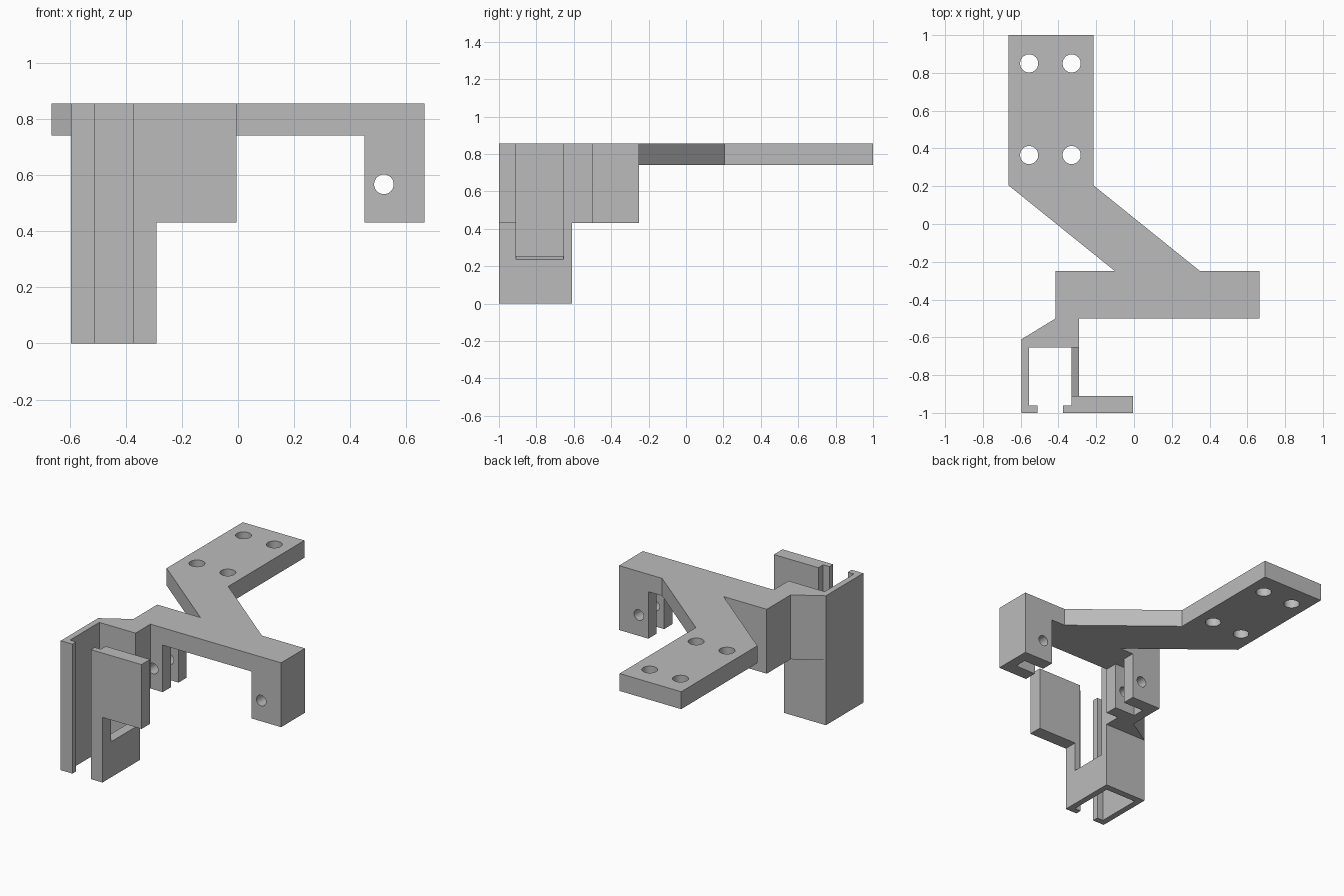
import bpy
import bmesh
import math
from mathutils import Vector

if "Cube" in bpy.data.objects:
    bpy.data.objects.remove(bpy.data.objects["Cube"], do_unlink=True)

grey = bpy.data.materials.new("plain grey")
grey.use_nodes = True
grey.diffuse_color = (0.5, 0.5, 0.5, 1)
grey.node_tree.nodes["Principled BSDF"].inputs["Base Color"].default_value = (0.5, 0.5, 0.5, 1)

TOP, PLATE, LOW = 0.855, 0.74, 0.43


def prism(name, outline, lo, hi, axis="z"):
    """Extrude a 2D outline along z (outline in x, y) or along y (outline in x, z)."""
    def place(a, b, h):
        return (a, b, h) if axis == "z" else (a, h, b)
    bm = bmesh.new()
    face = bm.faces.new([bm.verts.new(place(a, b, lo)) for a, b in outline])
    grown = bmesh.ops.extrude_face_region(bm, geom=[face])["geom"]
    shift = Vector(place(0, 0, hi - lo))
    bmesh.ops.translate(bm, vec=shift, verts=[v for v in grown if isinstance(v, bmesh.types.BMVert)])
    bmesh.ops.recalc_face_normals(bm, faces=bm.faces)
    mesh = bpy.data.meshes.new(name)
    bm.to_mesh(mesh)
    bm.free()
    mesh.materials.append(grey)
    obj = bpy.data.objects.new(name, mesh)
    bpy.context.collection.objects.link(obj)
    return obj


def box(name, x0, x1, y0, y1, z0, z1):
    return prism(name, [(x0, y0), (x1, y0), (x1, y1), (x0, y1)], z0, z1)


def cut(obj, cutter):
    """Subtract the cutter from the object and remove the cutter."""
    cutter.hide_render = True
    mod = obj.modifiers.new("cut", "BOOLEAN")
    mod.operation = "DIFFERENCE"
    mod.solver = "EXACT"
    mod.object = cutter
    bpy.ops.object.select_all(action="DESELECT")
    bpy.context.view_layer.objects.active = obj
    obj.select_set(True)
    bpy.ops.object.modifier_apply(modifier=mod.name)
    bpy.data.objects.remove(cutter, do_unlink=True)


def drill(obj, x, other, radius, lo, hi, axis="z"):
    circle = [(x + radius * math.cos(i * math.tau / 32),
               other + radius * math.sin(i * math.tau / 32)) for i in range(32)]
    cut(obj, prism("drill", circle, lo, hi, axis))


def smooth_holes(obj):
    bpy.ops.object.select_all(action="DESELECT")
    bpy.context.view_layer.objects.active = obj
    obj.select_set(True)
    bpy.ops.object.shade_smooth_by_angle(angle=math.radians(30))


# Cranked mounting arm and cross beam in one flat plate
arm = prism("mounting_arm_and_beam", [
    (-0.665, 1), (-0.665, 0.205), (-0.1, -0.25), (-0.415, -0.25), (-0.415, -0.5),
    (0.665, -0.5), (0.665, -0.25), (0.35, -0.25), (-0.215, 0.205), (-0.215, 1)], PLATE, TOP)
for hx in (-0.555, -0.33):
    for hy in (0.85, 0.365):
        drill(arm, hx, hy, 0.048, 0.6, 1)
smooth_holes(arm)

# Forked legs under both beam ends, slots facing each other
for name, outer, side in (("left_fork_leg", 0.665, -1), ("right_fork_leg", -0.415, 1)):
    inner, web = outer + side * 0.215, outer + side * 0.065
    leg = prism(name, [
        (outer, -0.5), (inner, -0.5), (inner, -0.415), (web, -0.415),
        (web, -0.335), (inner, -0.335), (inner, -0.25), (outer, -0.25)], LOW, PLATE)
    drill(leg, outer + side * 0.145, 0.567, 0.035, -0.7, -0.1, "y")
    smooth_holes(leg)

# Wedge joining the beam to the clamp
prism("connector", [(-0.415, -0.5), (-0.595, -0.61), (-0.29, -0.61), (-0.29, -0.5)], LOW, TOP)

# C-shaped clamp channel with lips at the front
channel = prism("clamp_channel", [
    (-0.595, -0.61), (-0.595, -1), (-0.51, -1), (-0.51, -0.96), (-0.555, -0.96),
    (-0.555, -0.655), (-0.33, -0.655), (-0.33, -0.96), (-0.375, -0.96), (-0.375, -1),
    (-0.29, -1), (-0.29, -0.61)], 0, TOP)

# Open window in the inner channel wall, with a sloping sill
cut(channel, prism("window_cutter", [
    (-0.35, 0.265), (-0.27, 0.225), (-0.27, 1), (-0.35, 1)], -0.91, -0.655, "y"))

# Front panel reaching sideways from the channel
box("front_panel", -0.29, -0.005, -1, -0.91, LOW, TOP)
